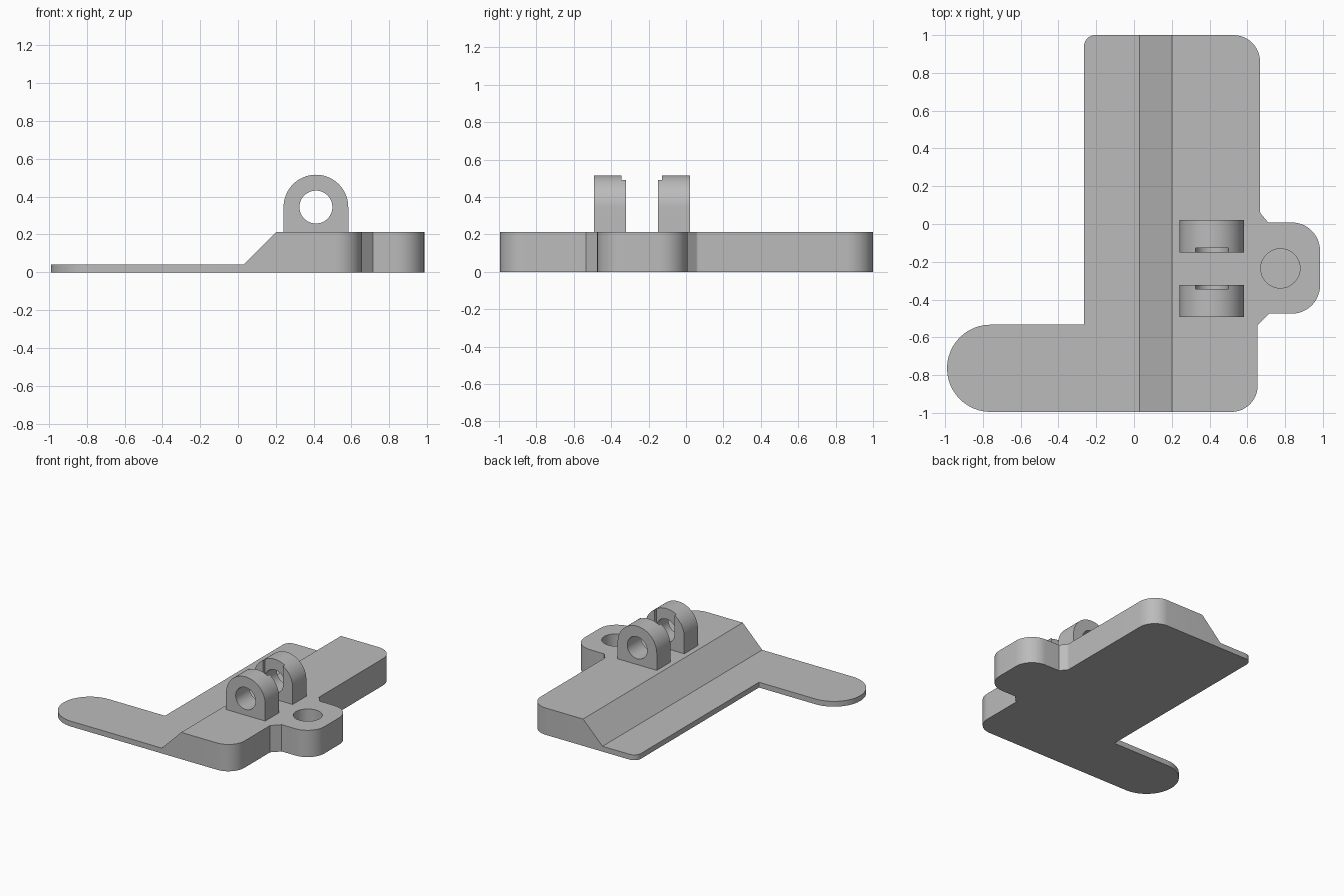
import bpy, bmesh, math
from mathutils import Vector

cube = bpy.data.objects.get("Cube")
if cube:
    bpy.data.objects.remove(cube)

grey = bpy.data.materials.new("plain grey")
grey.use_nodes = True
colour = (0.5, 0.5, 0.5, 1)
grey.diffuse_color = colour
grey.node_tree.nodes["Principled BSDF"].inputs["Base Color"].default_value = colour


def rounded(corners, steps=12):
    """Outline with each (x, y, radius) corner replaced by a tangent arc."""
    points = []
    for i, (x, y, r) in enumerate(corners):
        p = Vector((x, y))
        if r == 0:
            points.append(p)
            continue
        a = (Vector(corners[i - 1][:2]) - p).normalized()
        b = (Vector(corners[(i + 1) % len(corners)][:2]) - p).normalized()
        half = a.angle(b) / 2
        centre = p + (a + b).normalized() * r / math.sin(half)
        start = p + a * r / math.tan(half) - centre
        end = p + b * r / math.tan(half) - centre
        sweep = start.angle_signed(end)
        for k in range(steps + 1):
            t = -sweep * k / steps
            c, s = math.cos(t), math.sin(t)
            points.append(centre + Vector((start.x * c - start.y * s,
                                           start.x * s + start.y * c)))
    return points


def prism(name, outline, low, high, upright=False):
    """Extrude an outline along z, or an x-z outline along y when upright."""
    bm = bmesh.new()
    place = (lambda p, d: (p[0], d, p[1])) if upright else (lambda p, d: (p[0], p[1], d))
    face = bm.faces.new([bm.verts.new(place(p, low)) for p in outline])
    moved = bmesh.ops.extrude_face_region(bm, geom=[face])["geom"]
    shift = Vector(place((0, 0), high - low))
    bmesh.ops.translate(bm, vec=shift, verts=[v for v in moved if isinstance(v, bmesh.types.BMVert)])
    bmesh.ops.remove_doubles(bm, verts=bm.verts, dist=0.0001)
    bmesh.ops.recalc_face_normals(bm, faces=bm.faces)
    mesh = bpy.data.meshes.new(name)
    bm.to_mesh(mesh)
    bm.free()
    mesh.materials.append(grey)
    obj = bpy.data.objects.new(name, mesh)
    bpy.context.collection.objects.link(obj)
    return obj


def select(obj):
    bpy.ops.object.select_all(action="DESELECT")
    obj.select_set(True)
    bpy.context.view_layer.objects.active = obj


def cut(obj, cutter):
    mod = obj.modifiers.new("cut", "BOOLEAN")
    mod.operation, mod.solver, mod.object = "DIFFERENCE", "EXACT", cutter
    select(obj)
    bpy.ops.object.modifier_apply(modifier=mod.name)
    bpy.data.objects.remove(cutter)


def smooth(obj):
    select(obj)
    bpy.ops.object.shade_smooth_by_angle(angle=math.radians(30))


def circle(x, y, r, n=48):
    return [(x + r * math.cos(2 * math.pi * k / n), y + r * math.sin(2 * math.pi * k / n))
            for k in range(n)]


# Base plate with side arm and fixing tab
top = 0.212
base = prism("base_plate", rounded([
    (-0.99, -0.995, 0.231), (0.655, -0.995, 0.14), (0.655, -0.535, 0), (0.715, -0.475, 0),
    (0.985, -0.475, 0.15), (0.985, 0.008, 0.15), (0.71, 0.008, 0), (0.667, 0.06, 0.02),
    (0.667, 1, 0.14), (-0.265, 1, 0.06), (-0.265, -0.533, 0), (-0.99, -0.533, 0.231)]), 0, top)

# Thin flange and sloping step
cut(base, prism("step_cutter", [(-1.2, 0.042), (0.03, 0.042), (0.25, 0.262), (-1.2, 0.262)],
                -1.2, 1.2, True))

# Blind fixing hole
cut(base, prism("hole_cutter", circle(0.775, -0.235, 0.104), 0.042, 0.3))
smooth(base)

# Pair of pivot lugs, each with a slot on its inner face leading into the bore
cx, cz, r, bore = 0.412, 0.345, 0.171, 0.087
arch = [(cx - r, top - 0.01), (cx + r, top - 0.01)]
arch += [(cx + r * math.cos(math.pi * k / 32), cz + r * math.sin(math.pi * k / 32))
         for k in range(33)]
for name, low, high, inner in (("front_lug", -0.493, -0.322, -0.322),
                               ("back_lug", -0.15, 0.021, -0.15)):
    lug = prism(name, arch, low, high, True)
    side = 1 if inner == high else -1
    ends = sorted((inner - side * 0.022, inner + side * 0.05))
    slot = [(cx - bore, cz), (cx + bore, cz), (cx + bore, 0.6), (cx - bore, 0.6)]
    cut(lug, prism("slot_cutter", slot, *ends, True))
    cut(lug, prism("bore_cutter", circle(cx, cz, bore), low - 0.1, high + 0.1, True))
    smooth(lug)
